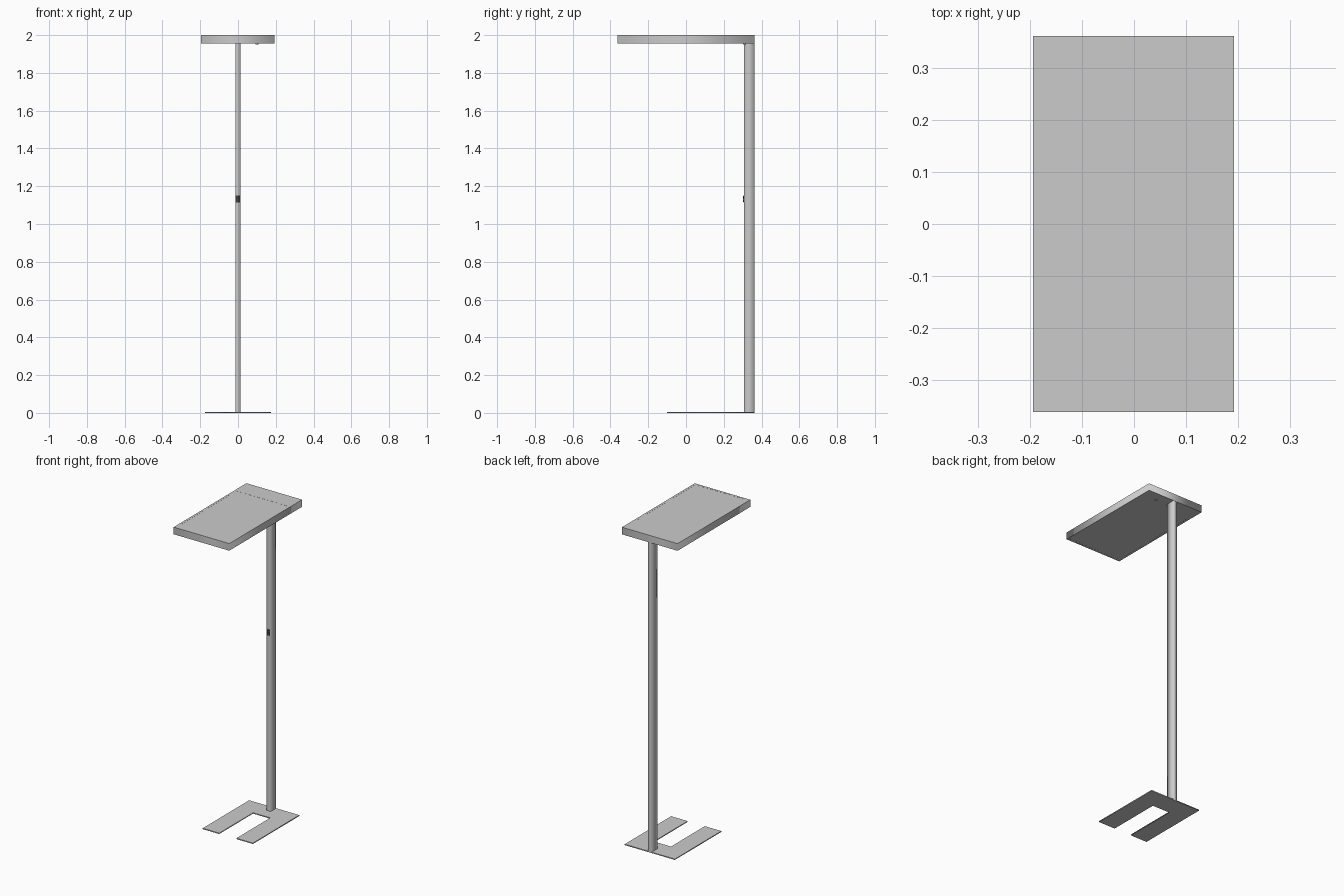
import bpy, bmesh, math

if "Cube" in bpy.data.objects:
    bpy.data.objects.remove(bpy.data.objects["Cube"])

CX = -0.001   # shared centre line of all parts


def rect(x0, x1, y0, y1):
    return [(x0, y0), (x1, y0), (x1, y1), (x0, y1)]


def plate(name, outlines, z0, z1):
    """Extrude a filled 2D outline (further outlines are holes) from z0 to z1."""
    cu = bpy.data.curves.new(name, 'CURVE')
    cu.dimensions = '2D'
    cu.fill_mode = 'BOTH'
    cu.extrude = (z1 - z0) / 2
    for pts in outlines:
        sp = cu.splines.new('POLY')
        sp.points.add(len(pts) - 1)
        for p, (x, y) in zip(sp.points, pts):
            p.co = (x, y, 0, 1)
        sp.use_cyclic_u = True
    tmp = bpy.data.objects.new(name + "_outline", cu)
    bpy.context.collection.objects.link(tmp)
    me = bpy.data.meshes.new_from_object(tmp)
    bpy.data.objects.remove(tmp)
    bm = bmesh.new()
    bm.from_mesh(me)
    bmesh.ops.remove_doubles(bm, verts=bm.verts, dist=1e-5)
    bmesh.ops.dissolve_limit(bm, angle_limit=0.01, verts=bm.verts, edges=bm.edges)
    bmesh.ops.recalc_face_normals(bm, faces=bm.faces)
    bmesh.ops.translate(bm, verts=bm.verts, vec=(0, 0, (z0 + z1) / 2))
    bm.to_mesh(me)
    bm.free()
    me.name = name
    ob = bpy.data.objects.new(name, me)
    bpy.context.collection.objects.link(ob)
    return ob


def box(name, x0, x1, y0, y1, z0, z1):
    return plate(name, [rect(x0, x1, y0, y1)], z0, z1)


def dark(ob):
    mat = bpy.data.materials.get("dark_plastic") or bpy.data.materials.new("dark_plastic")
    mat.diffuse_color = (0.05, 0.05, 0.05, 1)
    mat.use_nodes = True
    mat.node_tree.nodes["Principled BSDF"].inputs["Base Color"].default_value = mat.diffuse_color
    ob.data.materials.append(mat)


# U-shaped foot plate, open to the front
foot = [(-0.175, -0.10), (-0.06, -0.10), (-0.06, 0.237), (0.06, 0.237),
        (0.06, -0.10), (0.175, -0.10), (0.175, 0.362), (-0.175, 0.362)]
plate("foot_plate", [[(x + CX, y) for x, y in foot]], 0, 0.006)

# Upright post
box("post", CX - 0.0135, CX + 0.0135, 0.307, 0.362, 0.006, 1.956)

# Lamp head: housing with an opening, closed by nearly flush light panels
opening = (CX - 0.18, CX + 0.18, -0.349, 0.244)
plate("head_housing", [rect(CX - 0.194, CX + 0.194, -0.3625, 0.3625), rect(*opening)],
      1.955, 2.0)
box("upper_light_panel", *opening, 1.996, 1.9995)
box("lower_light_panel", *opening, 1.9555, 1.959)

# Motion sensor under the rear of the head
bpy.ops.mesh.primitive_cylinder_add(vertices=24, radius=0.008, depth=0.007,
                                    location=(0.10, 0.31, 1.9525))
sensor = bpy.context.object
sensor.name = "motion_sensor"
bpy.ops.object.shade_smooth_by_angle(angle=math.radians(30))

# Touch control on the front of the post: bezel and two keys
dark(box("control_bezel", CX - 0.011, CX + 0.011, 0.304, 0.308, 1.113, 1.15))
for name, z in (("lower_key", 1.1155), ("upper_key", 1.1325)):
    dark(box(name, CX - 0.0085, CX + 0.0085, 0.302, 0.305, z, z + 0.015))
